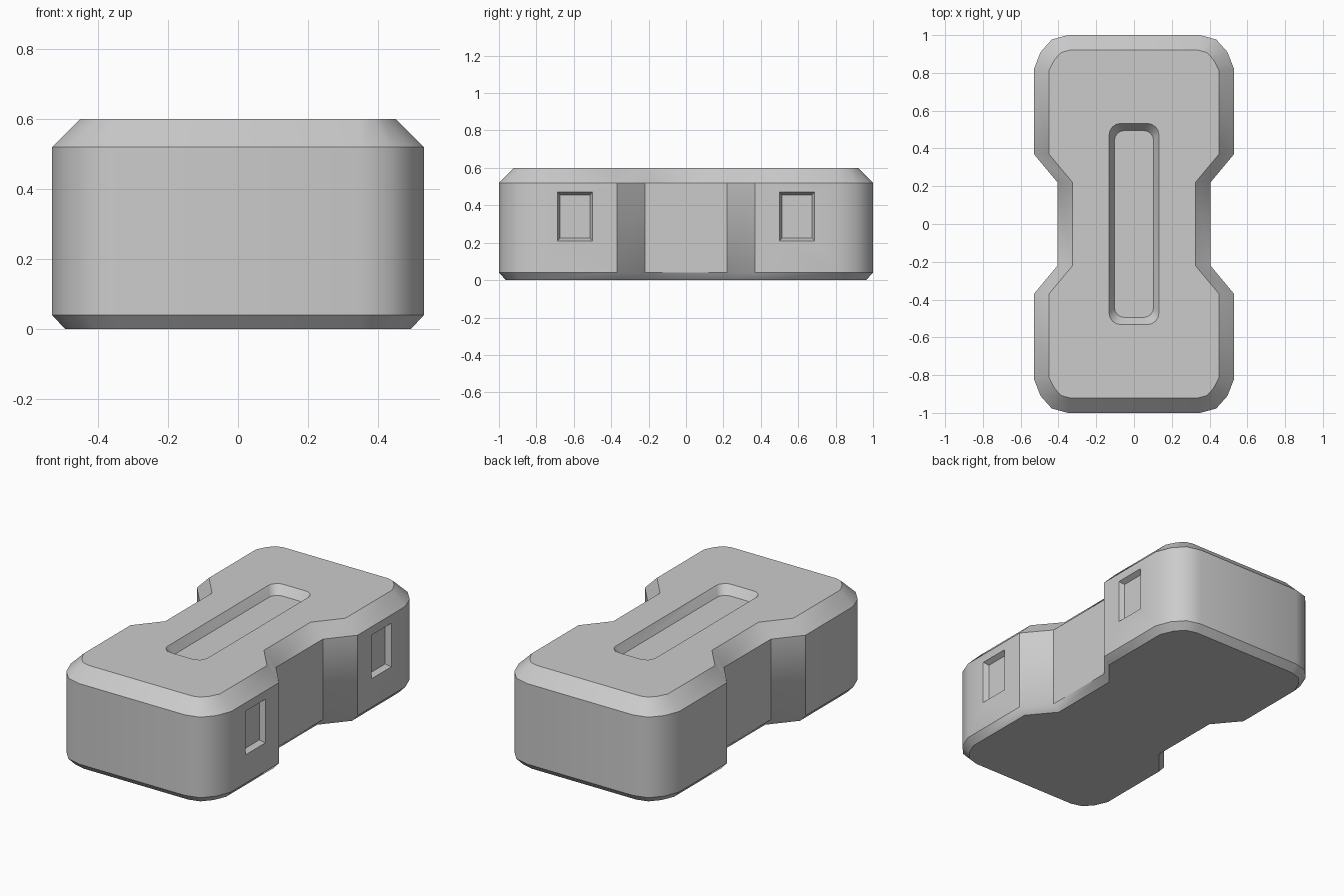
import bpy, bmesh, math

if "Cube" in bpy.data.objects:
    bpy.data.objects.remove(bpy.data.objects["Cube"])


def loft(name, rings):
    """Closed solid skinned through equal-length rings of 3D points."""
    bm = bmesh.new()
    loops = [[bm.verts.new(p) for p in r] for r in rings]
    n = len(loops[0])
    for a, b in zip(loops, loops[1:]):
        for i in range(n):
            j = (i + 1) % n
            bm.faces.new((a[i], a[j], b[j], b[i]))
    bm.faces.new(loops[0])
    bm.faces.new(loops[-1])
    bmesh.ops.recalc_face_normals(bm, faces=bm.faces)
    me = bpy.data.meshes.new(name)
    bm.to_mesh(me)
    bm.free()
    ob = bpy.data.objects.new(name, me)
    bpy.context.collection.objects.link(ob)
    return ob


def mirror4(quarter):
    """Full outline from its +x +y quarter (listed from +x side to +y side)."""
    half = quarter + [(-x, y) for x, y in reversed(quarter)]
    return half + [(-x, -y) for x, y in half]


def body_ring(d, z):
    # waisted outline with faceted corners, pulled in by d
    e = d * 0.1
    q = [(0.405 - d, 0.22), (0.53 - d, 0.37), (0.53 - d, 0.82 - e),
         (0.495 - d * 0.93, 0.91 - d * 0.5), (0.435 - d * 0.6, 0.977 - d * 0.87),
         (0.35 - e, 1.0 - d)]
    return [(x, y, z) for x, y in mirror4(q)]


def slot_ring(hx, hy, r, z):
    q = [(hx - r + r * math.cos(a), hy - r + r * math.sin(a))
         for a in (i * math.pi / 8 for i in range(5))]
    return [(x, y, z) for x, y in mirror4(q)]


def window_ring(x, cy, hy, hz):
    return [(x, cy + sy * hy, 0.34 + sz * hz)
            for sy, sz in ((1, 1), (-1, 1), (-1, -1), (1, -1))]


# Main block with bevelled top and bottom
body = loft("body", [body_ring(0.037, 0), body_ring(0, 0.04),
                     body_ring(0, 0.52), body_ring(0.08, 0.60)])

# Recess cutters: long top slot and two windows on the right side
cutters = [loft("slot_cutter", [slot_ring(0.103, 0.494, 0.05, 0.55),
                                slot_ring(0.132, 0.532, 0.06, 0.60),
                                slot_ring(0.132, 0.532, 0.06, 0.70)])]
for s in (-1, 1):
    cutters.append(loft("window_cutter", [window_ring(0.50, s * 0.593, 0.080, 0.115),
                                          window_ring(0.53, s * 0.593, 0.094, 0.13),
                                          window_ring(0.63, s * 0.593, 0.094, 0.13)]))

bpy.context.view_layer.objects.active = body
body.select_set(True)
for c in cutters:
    m = body.modifiers.new("recess", 'BOOLEAN')
    m.operation = 'DIFFERENCE'
    m.solver = 'EXACT'
    m.object = c
    bpy.ops.object.modifier_apply(modifier=m.name)
    bpy.data.objects.remove(c)

bpy.ops.object.shade_smooth_by_angle(angle=math.radians(36))
